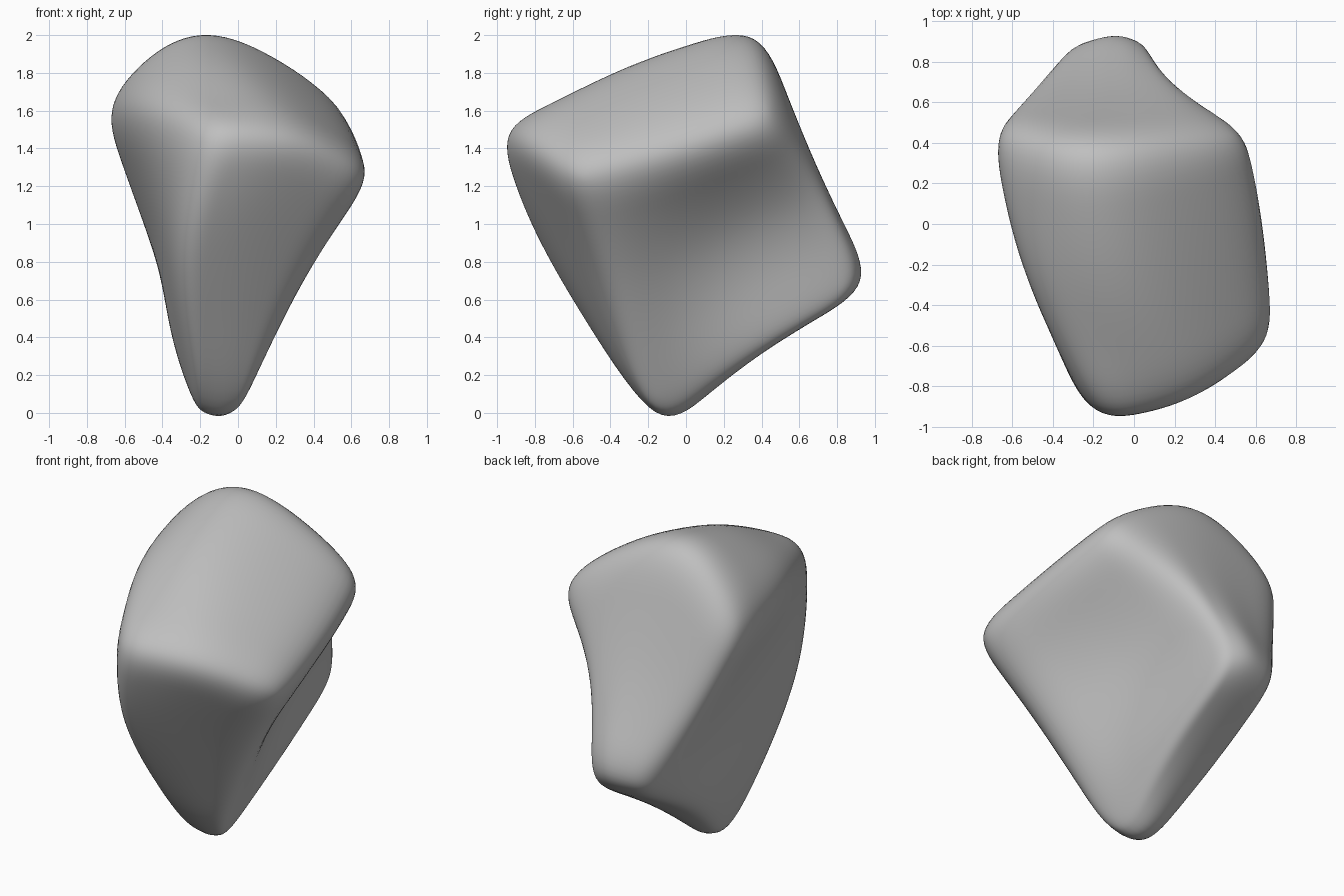
import bpy
import bmesh

default_cube = bpy.data.objects.get("Cube")
if default_cube:
    bpy.data.objects.remove(default_cube, do_unlink=True)

# Surface points of a rounded, tapered block: corners, edge middles, face middles
CORNERS = {
    "front": (-0.18, -0.90, 1.47), "left": (0.65, -0.55, 1.24),
    "foot_l": (0.04, -0.15, 0.09), "foot_r": (-0.23, -0.17, 0.09),
    "right": (-0.65, 0.41, 1.62), "rear": (0.49, 0.44, 1.60),
    "tail_l": (0.06, 0.83, 0.67), "tail_r": (-0.32, 0.82, 0.67),
}
EDGES = {
    ("front", "left"): (0.29, -0.83, 1.46), ("left", "foot_l"): (0.35, -0.38, 0.70),
    ("front", "foot_r"): (-0.31, -0.68, 0.83), ("right", "rear"): (-0.17, 0.36, 1.99),
    ("rear", "tail_l"): (0.20, 0.68, 1.17), ("right", "tail_r"): (-0.51, 0.64, 1.12),
    ("front", "right"): (-0.53, -0.25, 1.61), ("left", "rear"): (0.63, 0.01, 1.43),
    ("foot_l", "tail_l"): (0.07, 0.36, 0.37), ("foot_r", "tail_r"): (-0.34, 0.31, 0.38),
    ("foot_l", "foot_r"): (-0.09, -0.16, 0.0), ("tail_l", "tail_r"): (-0.10, 0.925, 0.70),
}
FACES = {
    ("front", "left", "rear", "right"): (0.0, -0.29, 1.83),
    ("left", "foot_l", "tail_l", "rear"): (0.24, 0.17, 0.92),
    ("front", "foot_r", "foot_l", "left"): (0.03, -0.72, 0.93),
    ("right", "rear", "tail_l", "tail_r"): (-0.08, 0.67, 1.33),
    ("front", "right", "tail_r", "foot_r"): (-0.43, 0.03, 0.95),
    ("foot_l", "foot_r", "tail_r", "tail_l"): (-0.12, 0.38, 0.31),
}

# Cage: every face is split into quads around its middle
bm = bmesh.new()
corner = {name: bm.verts.new(p) for name, p in CORNERS.items()}
middle = {frozenset(pair): bm.verts.new(p) for pair, p in EDGES.items()}
for names, p in FACES.items():
    centre = bm.verts.new(p)
    for i, name in enumerate(names):
        before = middle[frozenset((names[i - 1], name))]
        after = middle[frozenset((name, names[(i + 1) % len(names)]))]
        bm.faces.new((corner[name], after, centre, before))
bmesh.ops.recalc_face_normals(bm, faces=bm.faces)

# Slightly firm ridges along the block's edges
crease = bm.edges.layers.float.new("crease_edge")
ridge_corners = set(corner.values())
for e in bm.edges:
    if ridge_corners & set(e.verts):
        e[crease] = 0.3

mesh = bpy.data.meshes.new("boulder")
bm.to_mesh(mesh)
bm.free()
boulder = bpy.data.objects.new("boulder", mesh)
bpy.context.collection.objects.link(boulder)
subsurf = boulder.modifiers.new("rounding", 'SUBSURF')
subsurf.levels = subsurf.render_levels = 4

# Push the cage out until the rounded surface meets the chosen points
targets = [v.co.copy() for v in mesh.vertices]
for step in range(5):
    bpy.context.view_layer.update()
    depsgraph = bpy.context.evaluated_depsgraph_get()
    rounded = boulder.evaluated_get(depsgraph).data
    gaps = [t - rounded.vertices[i].co for i, t in enumerate(targets)]
    for v, gap in zip(mesh.vertices, gaps):
        v.co += gap * 0.8
    mesh.update()
    boulder.update_tag()

bpy.context.view_layer.objects.active = boulder
boulder.select_set(True)
bpy.ops.object.shade_smooth()

# Stone colour
stone = bpy.data.materials.new("stone grey")
stone.use_nodes = True
grey = (0.52, 0.52, 0.52, 1)
stone.diffuse_color = grey
stone.node_tree.nodes["Principled BSDF"].inputs["Base Color"].default_value = grey
mesh.materials.append(stone)
